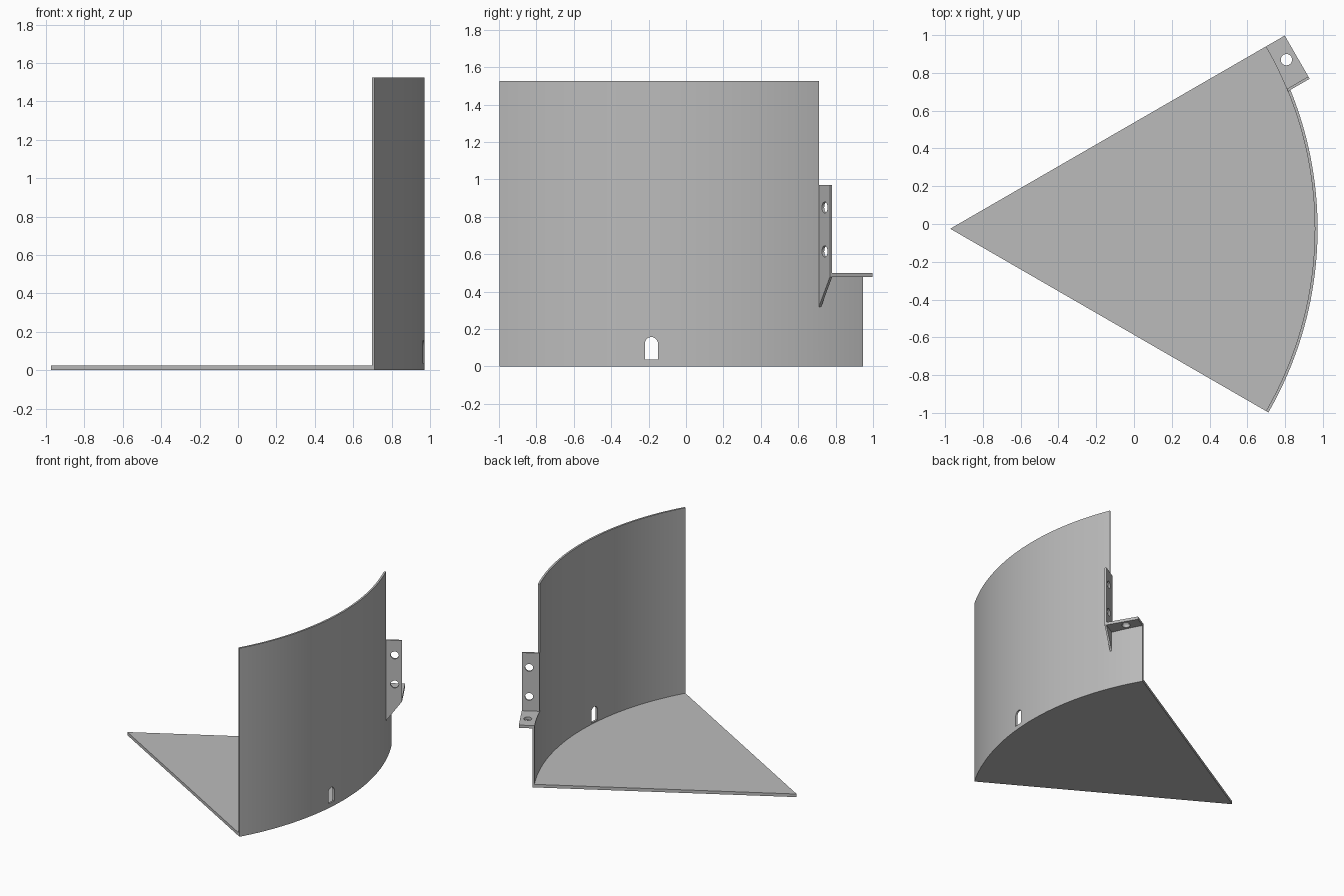
import bpy, bmesh
from math import radians, sin, cos, pi
from mathutils import Vector

if "Cube" in bpy.data.objects:
    bpy.data.objects.remove(bpy.data.objects["Cube"])

# Main dimensions
APEX = Vector((-0.973, -0.025, 0))
R_OUT, R_IN = 1.945, 1.93
HALF = radians(30)
HEIGHT, FLOOR, LEDGE = 1.525, 0.025, 0.477
SIDE, PLATE, REACH = -0.264, 0.014, 2.045

grey = bpy.data.materials.new("plain grey")
grey.use_nodes = True
colour = (0.5, 0.5, 0.5, 1)
grey.diffuse_color = colour
grey.node_tree.nodes["Principled BSDF"].inputs["Base Color"].default_value = colour

# Axes: u runs along the sector's back edge, v is square to it
X, Y, Z = Vector((1, 0, 0)), Vector((0, 1, 0)), Vector((0, 0, 1))
U = Vector((cos(HALF), sin(HALF), 0))
V = Vector((-sin(HALF), cos(HALF), 0))


def prism(name, points, axes, start, end):
    """Extrude a 2D outline along the third axis, measured from the apex."""
    a, b, c = axes
    bm = bmesh.new()
    base = [bm.verts.new(APEX + a * p + b * q + c * start) for p, q in points]
    face = bm.faces.new(base)
    out = bmesh.ops.extrude_face_region(bm, geom=[face])
    moved = [g for g in out["geom"] if isinstance(g, bmesh.types.BMVert)]
    bmesh.ops.translate(bm, verts=moved, vec=c * (end - start))
    bmesh.ops.recalc_face_normals(bm, faces=bm.faces)
    mesh = bpy.data.meshes.new(name)
    bm.to_mesh(mesh)
    bm.free()
    mesh.materials.append(grey)
    obj = bpy.data.objects.new(name, mesh)
    bpy.context.collection.objects.link(obj)
    return obj


def arc(radius, first, last, steps, centre=(0, 0)):
    return [(centre[0] + radius * cos(first + (last - first) * i / steps),
             centre[1] + radius * sin(first + (last - first) * i / steps))
            for i in range(steps + 1)]


def circle(radius, centre):
    return arc(radius, 0, 2 * pi, 24, centre)[:-1]


def select(obj):
    bpy.ops.object.select_all(action="DESELECT")
    obj.select_set(True)
    bpy.context.view_layer.objects.active = obj


def cut(obj, cutter):
    cutter.hide_render = True
    mod = obj.modifiers.new("cut", "BOOLEAN")
    mod.operation, mod.solver, mod.object = "DIFFERENCE", "EXACT", cutter
    select(obj)
    bpy.ops.object.modifier_apply(modifier=mod.name)
    bpy.data.objects.remove(cutter)


# Wedge-shaped floor
floor = prism("floor", [(0, 0)] + arc(R_IN, -HALF, HALF, 60), (X, Y, Z), 0, FLOOR)

# Curved wall with a notched back end and an arched drain slot
wall = prism("curved_wall",
             arc(R_OUT, -HALF, HALF, 60) + arc(R_IN, HALF, -HALF, 60),
             (X, Y, Z), 0, HEIGHT)
notch = [(1.7, SIDE), (2.2, SIDE), (2.2, 0.2), (1.7, 0.2)]
cut(wall, prism("notch_cutter", notch, (U, V, Z), LEDGE, 2))
slot_y, slot_r = -0.16, 0.035
slot = [(slot_y - slot_r, 0.036), (slot_y + slot_r, 0.036)]
slot += arc(slot_r, 0, pi, 12, (slot_y, 0.122))
cut(wall, prism("slot_cutter", slot, (Y, Z, X), 1.8, 2.1))

# Horizontal mounting tab resting on the notch
tab = prism("mounting_tab",
            arc(R_IN - 0.001, -radians(7.86), 0, 8) + [(REACH, 0), (REACH, SIDE)],
            (U, V, Z), LEDGE, 0.5)
cut(tab, prism("tab_hole_cutter", circle(0.03, (1.989, -0.115)), (U, V, Z), 0.4, 0.6))

# Upright flange with a slanted foot and two bolt holes
root = 1.914
flange = prism("upright_flange",
               [(root, 0.3), (REACH, LEDGE), (REACH, 0.97), (root, 0.97)],
               (U, Z, V), SIDE, SIDE + PLATE)
for z in (0.615, 0.85):
    cut(flange, prism("bolt_hole_cutter", circle(0.03, (1.991, z)), (U, Z, V), -0.4, -0.1))

for part in (floor, wall, tab, flange):
    select(part)
    bpy.ops.object.shade_smooth_by_angle(angle=radians(30))
